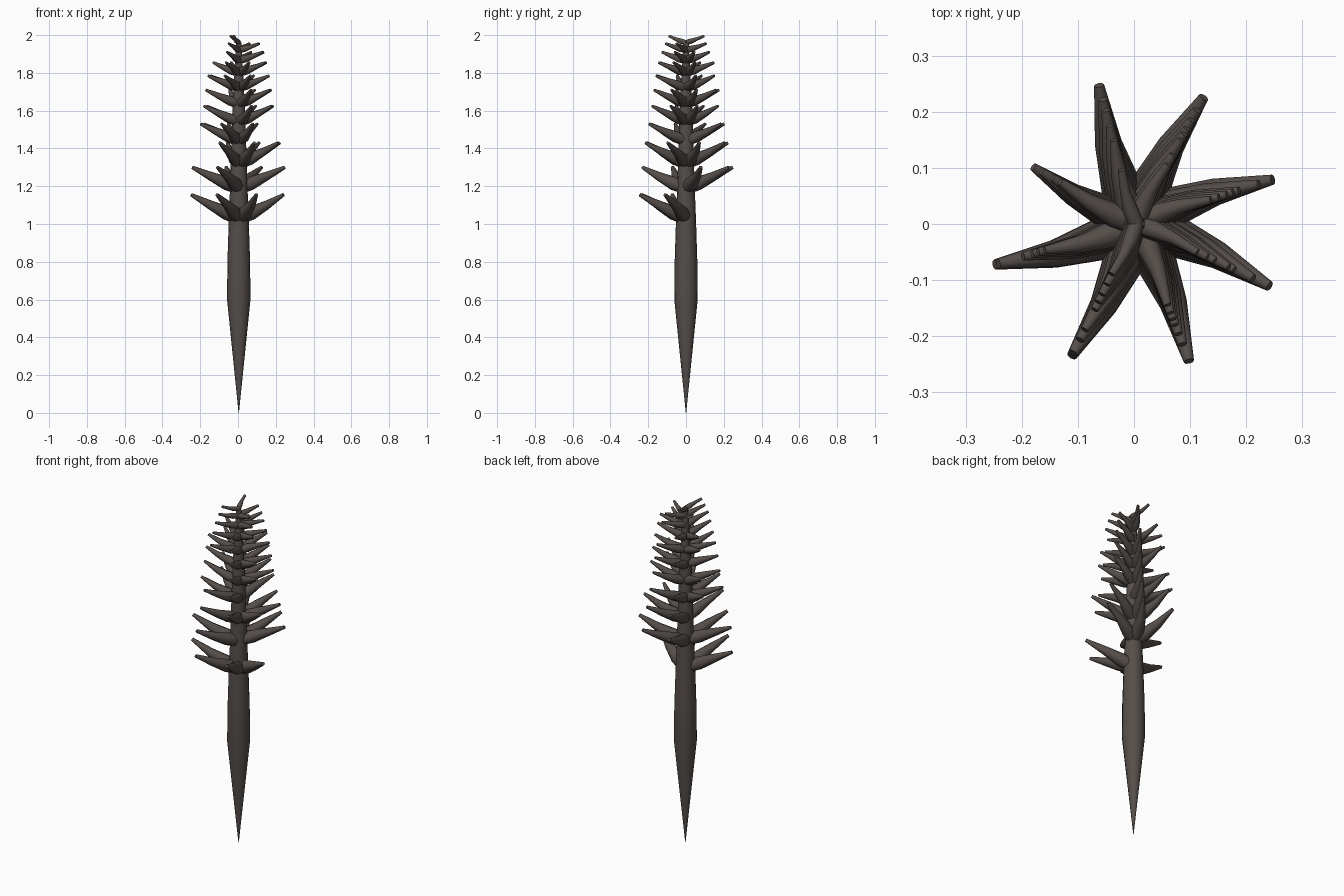
import bpy, bmesh, math
from mathutils import Vector

cube = bpy.data.objects.get("Cube")
if cube:
    bpy.data.objects.remove(cube, do_unlink=True)

bark = bpy.data.materials.new("dark_bark")
bark.use_nodes = True
colour = (0.092, 0.077, 0.07, 1)
bark.diffuse_color = colour
bsdf = bark.node_tree.nodes["Principled BSDF"]
bsdf.inputs["Base Color"].default_value = colour
bsdf.inputs["Roughness"].default_value = 0.8


def add_tube(bm, path, radii, sides):
    """Skin round rings along a path and cap both ends."""
    rings = []
    for i, (p, r) in enumerate(zip(path, radii)):
        ahead = path[min(i + 1, len(path) - 1)]
        behind = path[max(i - 1, 0)]
        turn = (ahead - behind).to_track_quat('Z', 'Y')
        ring = []
        for k in range(sides):
            a = math.tau * k / sides
            ring.append(bm.verts.new(p + turn @ Vector((r * math.cos(a), r * math.sin(a), 0))))
        rings.append(ring)
    for low, high in zip(rings, rings[1:]):
        for k in range(sides):
            n = (k + 1) % sides
            bm.faces.new((low[k], low[n], high[n], high[k]))
    bm.faces.new(rings[0][::-1])
    bm.faces.new(rings[-1])


def finish(bm, name):
    bmesh.ops.recalc_face_normals(bm, faces=bm.faces)
    mesh = bpy.data.meshes.new(name)
    bm.to_mesh(mesh)
    bm.free()
    mesh.materials.append(bark)
    obj = bpy.data.objects.new(name, mesh)
    bpy.context.collection.objects.link(obj)
    bpy.ops.object.select_all(action='DESELECT')
    obj.select_set(True)
    bpy.context.view_layer.objects.active = obj
    bpy.ops.object.shade_smooth_by_angle(angle=math.radians(50))


# Pointed stem
profile = [(0, 0.001), (0.6, 0.062), (0.8, 0.06), (1.02, 0.053),
           (1.2, 0.046), (1.6, 0.034), (1.96, 0.014)]
bm = bmesh.new()
add_tube(bm, [Vector((0.004, 0, z)) for z, r in profile], [r for z, r in profile], 16)
finish(bm, "stem")

# Tiers of spikes: tip height, rise, reach, and which of eight headings are filled
headings = [196, 244, 291, 335, 18, 62, 105, 151]
tiers = [
    (1.155, 0.125, 0.262, "0123"),
    (1.30, 0.11, 0.256, "45601"),
    (1.43, 0.11, 0.23, "123456"),
    (1.53, 0.09, 0.21, "701256"),
    (1.625, 0.085, 0.193, "345702"),
    (1.71, 0.075, 0.182, "234560"),
    (1.785, 0.065, 0.17, "701245"),
    (1.855, 0.055, 0.155, "671234"),
    (1.91, 0.045, 0.14, "3451"),
    (1.955, 0.035, 0.12, "351"),
    (1.995, 0.035, 0.10, "16"),
]
spike_shape = [(0, 0.034), (0.28, 0.036), (0.6, 0.024), (1, 0.009)]

for number, (tip, rise, reach, slots) in enumerate(tiers, 1):
    bm = bmesh.new()
    size = reach / 0.255
    for slot in slots:
        heading = math.radians(headings[int(slot)])
        path = []
        for t, _ in spike_shape:
            a = heading + math.radians(10) * (1 - t)
            path.append(Vector((0.004 + reach * t * math.cos(a), reach * t * math.sin(a),
                                tip - rise + rise * t ** 1.15)))
        add_tube(bm, path, [max(r * size, 0.007) for _, r in spike_shape], 8)
    finish(bm, f"spike_tier_{number}")
